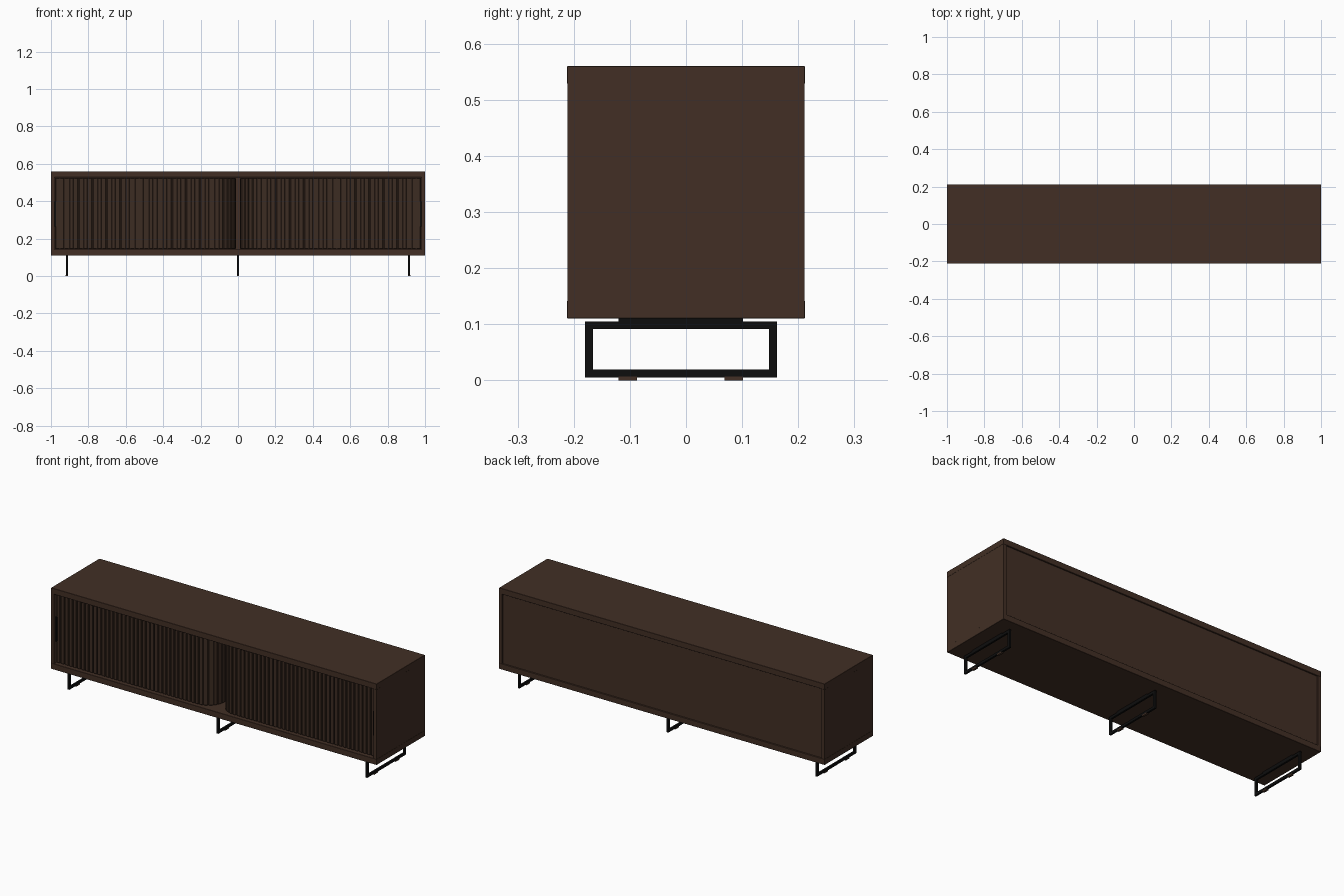
import bpy, bmesh, math
from mathutils import Matrix, Vector

if "Cube" in bpy.data.objects:
    bpy.data.objects.remove(bpy.data.objects["Cube"])


def material(name, rgb):
    m = bpy.data.materials.new(name)
    m.diffuse_color = (*rgb, 1)
    m.use_nodes = True
    m.node_tree.nodes["Principled BSDF"].inputs["Base Color"].default_value = m.diffuse_color
    return m


WOOD = material("dark walnut", (0.054, 0.028, 0.018))
SLAT = material("slat walnut", (0.046, 0.025, 0.016))
METAL = material("black metal", (0.004, 0.004, 0.004))


def add_box(bm, lo, hi, angle=0.0):
    lo, hi = Vector(lo), Vector(hi)
    mat = (Matrix.Translation((lo + hi) / 2) @ Matrix.Rotation(angle, 4, 'Z')
           @ Matrix.Diagonal((*(hi - lo), 1)))
    bmesh.ops.create_cube(bm, size=1, matrix=mat)


def finish(name, bm, mat, bevel=0.0):
    me = bpy.data.meshes.new(name)
    bm.to_mesh(me)
    bm.free()
    me.materials.append(mat)
    ob = bpy.data.objects.new(name, me)
    bpy.context.collection.objects.link(ob)
    if bevel:
        b = ob.modifiers.new("bevel", 'BEVEL')
        b.width, b.segments = bevel, 1
    return ob


def box(name, lo, hi, mat, bevel=0.0):
    bm = bmesh.new()
    add_box(bm, lo, hi)
    return finish(name, bm, mat, bevel)


# Carcass
D = 0.212
box("top_slab", (-1, -D, 0.528), (1, D, 0.56), WOOD, 0.001)
box("bottom_slab", (-1, -D, 0.11), (1, D, 0.142), WOOD, 0.001)
box("back_panel", (-0.984, 0.19, 0.141), (0.984, 0.205, 0.529), WOOD)
for s, n in ((-1, "left"), (1, "right")):
    xs = sorted((s * 0.982, s * 0.9995))
    box(n + "_side", (xs[0], -D + 0.0005, 0.141), (xs[1], D - 0.0005, 0.529), WOOD)

# Sliding slatted doors: straight along the front, then curving into the middle
PITCH, R, FRONT, END = 0.025, 0.1, -0.197, 0.978
BEND = 0.112
straight = END - BEND
arc = R * math.pi / 2
total = straight + arc + 0.2


def path(t):
    """Point and heading angle of the right door path at distance t."""
    if t < straight:
        return END - t, FRONT, 0.0
    if t < straight + arc:
        a = (t - straight) / R
        return BEND - R * math.sin(a), FRONT + R - R * math.cos(a), -a
    return BEND - R, FRONT + R + t - straight - arc, -math.pi / 2


for s, n in ((-1, "left"), (1, "right")):
    slats, backing = bmesh.new(), bmesh.new()
    for i in range(int(total / PITCH)):
        x, y, a = path((i + 0.5) * PITCH)
        # inward normal of the path
        nx, ny = math.sin(-a), math.cos(a)
        for bm, w, d0, d1 in ((slats, 0.0195, 0, 0.01), (backing, 0.0255, 0.0065, 0.0115)):
            m = (d0 + d1) / 2
            cx, cy, t = s * (x + nx * m), y + ny * m, d1 - d0
            add_box(bm, (cx - w / 2, cy - t / 2, 0.146), (cx + w / 2, cy + t / 2, 0.524), s * a)
    finish(n + "_door_slats", slats, SLAT, 0.0015)
    finish(n + "_door_backing", backing, SLAT)
    # Slim pull at the outer end of each door
    hx = s * 0.976
    box(n + "_door_pull", (hx - 0.004, FRONT - 0.006, 0.265), (hx + 0.004, FRONT + 0.004, 0.4), METAL)

# Metal sled legs with wooden foot pads
for x, n in ((-0.915, "left"), (0, "middle"), (0.915, "right")):
    bm = bmesh.new()
    h = 0.005
    y0, y1, z0, z1, t = -0.18, 0.162, 0.005, 0.105, 0.014
    add_box(bm, (x - h, y0, z0), (x + h, y1, z0 + t))
    add_box(bm, (x - h, y0, z1 - t), (x + h, y1, z1))
    add_box(bm, (x - h, y0, z0 + t), (x + h, y0 + t, z1 - t))
    add_box(bm, (x - h, y1 - t, z0 + t), (x + h, y1, z1 - t))
    add_box(bm, (x - h, -0.12, z1), (x + h, 0.102, 0.111))
    finish(n + "_leg_frame", bm, METAL)
    bm = bmesh.new()
    for ya in (-0.12, 0.069):
        add_box(bm, (x - 0.006, ya, 0), (x + 0.006, ya + 0.033, 0.007))
    finish(n + "_foot_pads", bm, WOOD)
